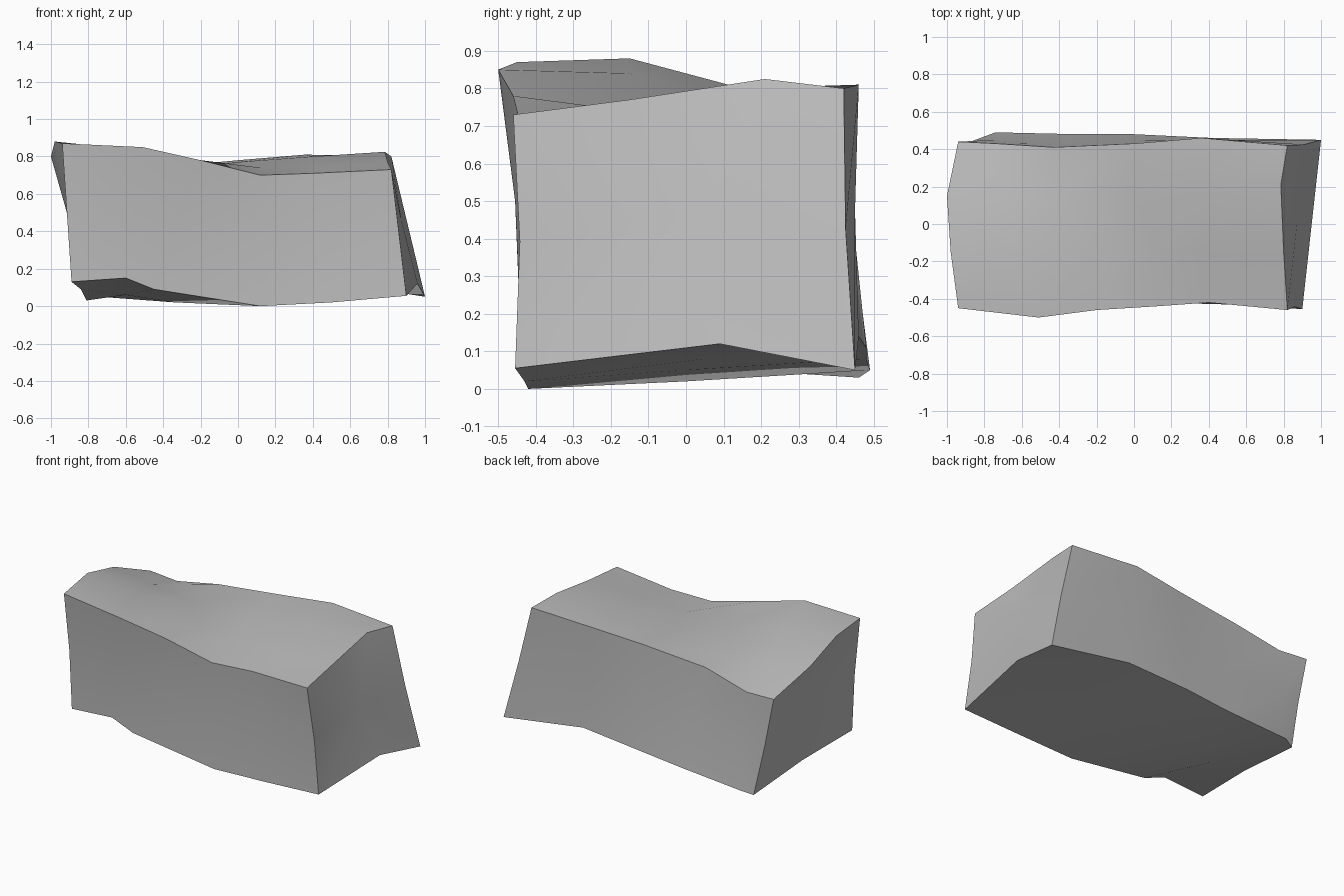
import bpy
import bmesh
from mathutils import Vector

default_cube = bpy.data.objects.get("Cube")
if default_cube:
    bpy.data.objects.remove(default_cube, do_unlink=True)


def rail(*points):
    """Turn a row of point tuples into vectors running from -x to +x."""
    return [Vector(p) for p in points]


def waist(lower, upper, shift):
    """Rail halfway up a side wall, pushed along y."""
    return [a.lerp(b, 0.5) + Vector((0, shift, 0)) for a, b in zip(lower, upper)]


# Long edges and ridges of the weathered block
front_top = rail((-.94, -.45, .87), (-.51, -.5, .85), (-.2, -.46, .78),
                 (.12, -.44, .7), (.4, -.42, .71), (.82, -.46, .73))
top_front_ridge = rail((-.98, -.15, .88), (-.6, -.15, .84), (-.17, -.13, .73),
                       (.12, -.15, .74), (.4, -.15, .75), (.8, -.15, .77))
top_back_ridge = rail((-1, .15, .8), (-.72, .15, .76), (-.45, .15, .72),
                      (0, .15, .77), (.4, .15, .8), (.785, .21, .825))
back_top = rail((-.94, .44, .68), (-.74, .43, .67), (-.43, .41, .74),
                (0, .43, .78), (.36, .46, .81), (.82, .42, .8))
back_bottom = rail((-.81, .46, .03), (-.74, .49, .05), (-.3, .48, .08),
                   (0, .48, .11), (.42, .46, .14), (1, .45, .05))
bottom_ridge = rail((-.84, 0, .09), (-.6, 0, .06), (-.34, 0, .02),
                    (.12, 0, .05), (.45, .05, .08), (.96, .09, .12))
front_bottom = rail((-.89, -.44, .13), (-.6, -.44, .15), (-.45, -.44, .09),
                    (.12, -.42, 0), (.5, -.43, .02), (.9, -.455, .055))

rails = [
    front_top, top_front_ridge, top_back_ridge, back_top,
    waist(back_bottom, back_top, -.01),
    back_bottom, bottom_ridge, front_bottom,
    waist(front_bottom, front_top, .015),
]

# Skin the rails, then close both ends around a centre point
bm = bmesh.new()
grid = [[bm.verts.new(p) for p in points] for points in rails]
stations = len(front_top)
count = len(grid)
for i in range(count):
    here, after = grid[i], grid[(i + 1) % count]
    for s in range(stations - 1):
        bm.faces.new((here[s], here[s + 1], after[s + 1], after[s]))
for s in (0, stations - 1):
    ring = [row[s] for row in grid]
    centre = bm.verts.new(sum((v.co for v in ring), Vector()) / count)
    for i in range(count):
        bm.faces.new((ring[i], ring[(i + 1) % count], centre))
bmesh.ops.recalc_face_normals(bm, faces=bm.faces[:])

mesh = bpy.data.meshes.new("stone_block")
bm.to_mesh(mesh)
bm.free()
block = bpy.data.objects.new("stone_block", mesh)
bpy.context.collection.objects.link(block)

# Plain grey stone
stone = bpy.data.materials.new("grey_stone")
stone.use_nodes = True
grey = (.5, .5, .5, 1)
stone.diffuse_color = grey
stone.node_tree.nodes["Principled BSDF"].inputs["Base Color"].default_value = grey
mesh.materials.append(stone)

# Soft facets with crisp block edges
bpy.ops.object.select_all(action="DESELECT")
block.select_set(True)
bpy.context.view_layer.objects.active = block
bpy.ops.object.shade_smooth_by_angle(angle=.6)
